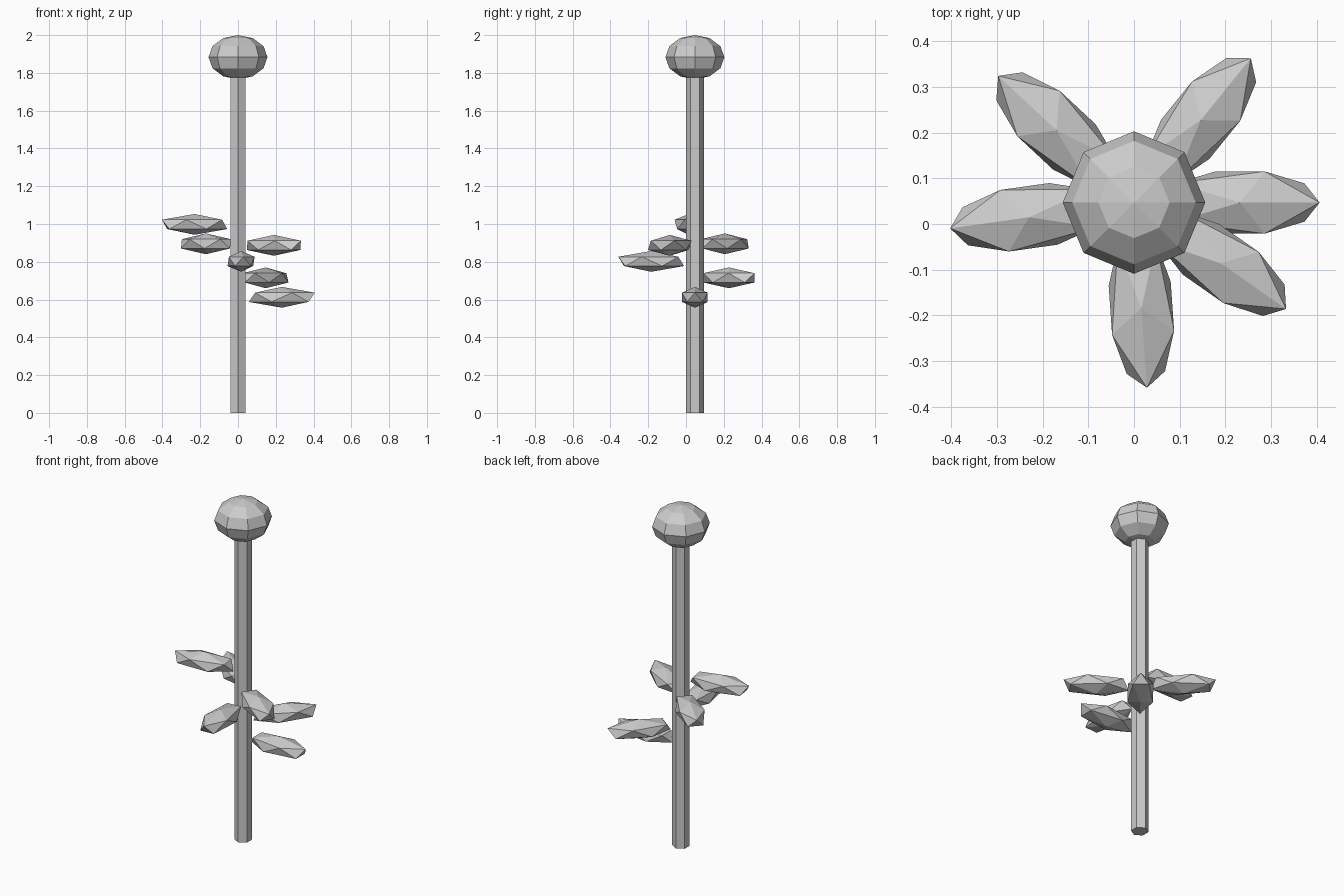
import bpy
from math import radians, cos, sin

if "Cube" in bpy.data.objects:
    bpy.data.objects.remove(bpy.data.objects["Cube"])

AXIS_Y = 0.047   # the stem stands slightly behind the centre


def finish(name, scale=(1, 1, 1), yaw=0.0):
    ob = bpy.context.object
    ob.name = name
    ob.scale = scale
    ob.rotation_euler.z = yaw
    return ob


# hexagonal stem, corner towards the front
bpy.ops.mesh.primitive_cylinder_add(vertices=6, radius=0.047, depth=1.8,
                                    location=(0, AXIS_Y, 0.9))
finish("stem")

# faceted, slightly flattened flower head
bpy.ops.mesh.primitive_uv_sphere_add(segments=8, ring_count=6, radius=1,
                                     location=(0, AXIS_Y, 1.883))
finish("flower_head", (0.156, 0.156, 0.117))

# leaves spiralling around the stem: angle in degrees, height
LEAVES = [(0, 0.612), (51, 0.715), (274, 0.802),
          (325, 0.887), (137, 0.895), (188, 0.998)]
for i, (angle, z) in enumerate(LEAVES, 1):
    a = radians(angle)
    bpy.ops.mesh.primitive_ico_sphere_add(
        subdivisions=1, radius=1,
        location=(0.232 * cos(a), AXIS_Y + 0.232 * sin(a), z))
    finish(f"leaf_{i}", (0.195, 0.08, 0.055), a)
